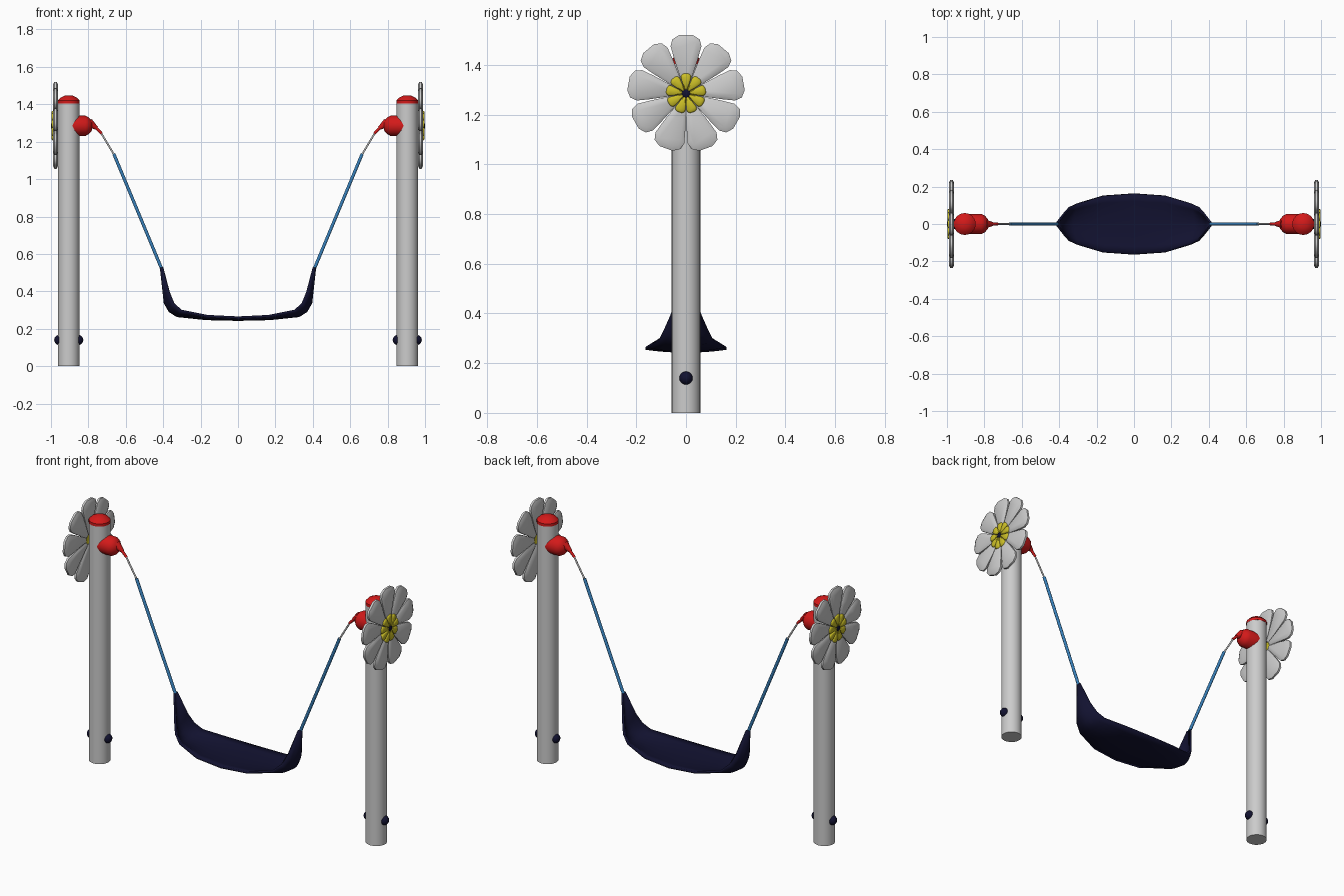
import bpy, bmesh
from math import sin, cos, pi
from mathutils import Vector, Matrix

if "Cube" in bpy.data.objects:
    bpy.data.objects.remove(bpy.data.objects["Cube"])


def material(name, rgb):
    m = bpy.data.materials.new(name)
    m.diffuse_color = (*rgb, 1)
    m.use_nodes = True
    m.node_tree.nodes["Principled BSDF"].inputs["Base Color"].default_value = m.diffuse_color
    return m


RED = material("red", (0.65, 0.01, 0.01))
BLUE = material("blue", (0.04, 0.22, 0.5))
NAVY = material("navy", (0.006, 0.006, 0.03))
YELLOW = material("yellow", (0.6, 0.52, 0.02))


def finish(bm, name, mat=None, mirror=True, angle=40):
    bmesh.ops.recalc_face_normals(bm, faces=bm.faces)
    me = bpy.data.meshes.new(name)
    bm.to_mesh(me)
    bm.free()
    ob = bpy.data.objects.new(name, me)
    bpy.context.collection.objects.link(ob)
    if mat:
        me.materials.append(mat)
    bpy.context.view_layer.objects.active = ob
    ob.select_set(True)
    bpy.ops.object.shade_smooth_by_angle(angle=angle * pi / 180)
    ob.select_set(False)
    if mirror:
        ob.modifiers.new("mirror", 'MIRROR').use_axis[0] = True
    return ob


def bridge(bm, rings):
    for a, b in zip(rings, rings[1:]):
        n = len(a)
        for i in range(n):
            bm.faces.new((a[i], a[(i + 1) % n], b[(i + 1) % n], b[i]))
    bm.faces.new(rings[0])
    bm.faces.new(rings[-1])


def lathe(name, profile, origin, axis, mat=None, n=24):
    """Solid of revolution; profile is (radius, distance along axis)."""
    bm = bmesh.new()
    m = Matrix.Translation(origin) @ Vector(axis).to_track_quat('Z', 'Y').to_matrix().to_4x4()
    rings = [[bm.verts.new(m @ Vector((r * cos(2 * pi * i / n), r * sin(2 * pi * i / n), h)))
              for i in range(n)] for r, h in profile]
    bridge(bm, rings)
    return finish(bm, name, mat)


def rod(name, a, b, r1, r2, mat=None, n=10):
    d = Vector(b) - Vector(a)
    return lathe(name, [(r1, 0), (r2, d.length)], a, d, mat, n)


def flower(name, centre_z, scale, x0, x1, mat=None):
    """Nine rounded petals around the x axis."""
    half = [(0.03, 0.012), (0.14, 0.048), (0.19, 0.062), (0.218, 0.055), (0.235, 0.028)]
    outline = half + [(r, -w) for r, w in reversed(half)]
    t = x1 - x0
    layers = [(x0, 0.75), (x0 + 0.25 * t, 1), (x0 + 0.7 * t, 1), (x1, 0.72)]
    bm = bmesh.new()
    for k in range(9):
        a = k * 2 * pi / 9
        rings = []
        for x, s in layers:
            ring = []
            for r, w in outline:
                r, w = (0.13 + (r - 0.13) * (s + 1) / 2) * scale, w * s * scale
                ring.append(bm.verts.new((x, w * cos(a) + r * sin(a),
                                          centre_z + r * cos(a) - w * sin(a))))
            rings.append(ring)
        bridge(bm, rings)
    return finish(bm, name, mat, angle=50)


PX, FZ = 0.905, 1.285

# Posts and red caps
lathe("post", [(0.058, 0), (0.058, 1.41)], (PX, 0, 0), (0, 0, 1))
lathe("post_cap", [(0.0585, 1.404), (0.0585, 1.42), (0.043, 1.436), (0.022, 1.446), (0.002, 1.448)],
      (PX, 0, 0), (0, 0, 1), RED)

# Bolts near the foot of each post
for side in (-1, 1):
    bm = bmesh.new()
    bmesh.ops.create_uvsphere(bm, u_segments=16, v_segments=10, radius=0.027,
                              matrix=Matrix.Translation((PX + side * 0.051, 0, 0.14)))
    finish(bm, "foot_bolt", NAVY)

# Flower on the outer face of each post
flower("petals", FZ, 1, 0.963, 0.99)
flower("flower_heart", FZ, 0.34, 0.98, 0.997, YELLOW)
lathe("flower_heart_disc", [(0.03, 0), (0.03, 0.012)], (0.98, 0, FZ), (1, 0, 0), YELLOW)
lathe("flower_bolt", [(0.018, 0), (0.018, 0.014), (0.01, 0.018)], (0.982, 0, FZ), (1, 0, 0), NAVY, 12)

# Rope holder: knob, tapered sleeve, grey link, blue rope
lathe("holder_knob", [(0.054, 0), (0.054, 0.09), (0.044, 0.108), (0.025, 0.124), (0.012, 0.126)],
      (PX, 0, FZ), (-1, 0, 0), RED, 16)
rod("holder_cone", (0.797, 0, 1.302), (0.755, 0, 1.272), 0.026, 0.01, RED)
rod("holder_sleeve", (0.765, 0, 1.28), (0.728, 0, 1.243), 0.009, 0.007, RED)
rod("link", (0.732, 0, 1.247), (0.662, 0, 1.13), 0.005, 0.005)
rod("rope", (0.664, 0, 1.135), (0.41, 0, 0.525), 0.009, 0.009, BLUE)

# Sling seat: edge x, half width, edge z, centre x, centre z
stations = [(0, 0.163, 0.26, 0, 0.248), (0.165, 0.151, 0.268, 0.17, 0.252),
            (0.305, 0.107, 0.297, 0.325, 0.268), (0.345, 0.086, 0.335, 0.366, 0.294),
            (0.37, 0.058, 0.397, 0.391, 0.338), (0.404, 0.014, 0.528, 0.412, 0.528)]
full = [(-a, b, c, -d, e) for a, b, c, d, e in stations[:0:-1]] + stations
bm = bmesh.new()
rows = []
for ex, w, ez, cx, cz in full:
    row = []
    for i in range(-4, 5):
        u = i / 4
        k = u * u
        row.append(bm.verts.new((cx + (ex - cx) * k, w * u, cz + (ez - cz) * k)))
    rows.append(row)
for a, b in zip(rows, rows[1:]):
    for i in range(8):
        bm.faces.new((a[i], b[i], b[i + 1], a[i + 1]))
seat = finish(bm, "seat", NAVY, mirror=False)
sol = seat.modifiers.new("thickness", 'SOLIDIFY')
sol.thickness, sol.offset = 0.012, 0
